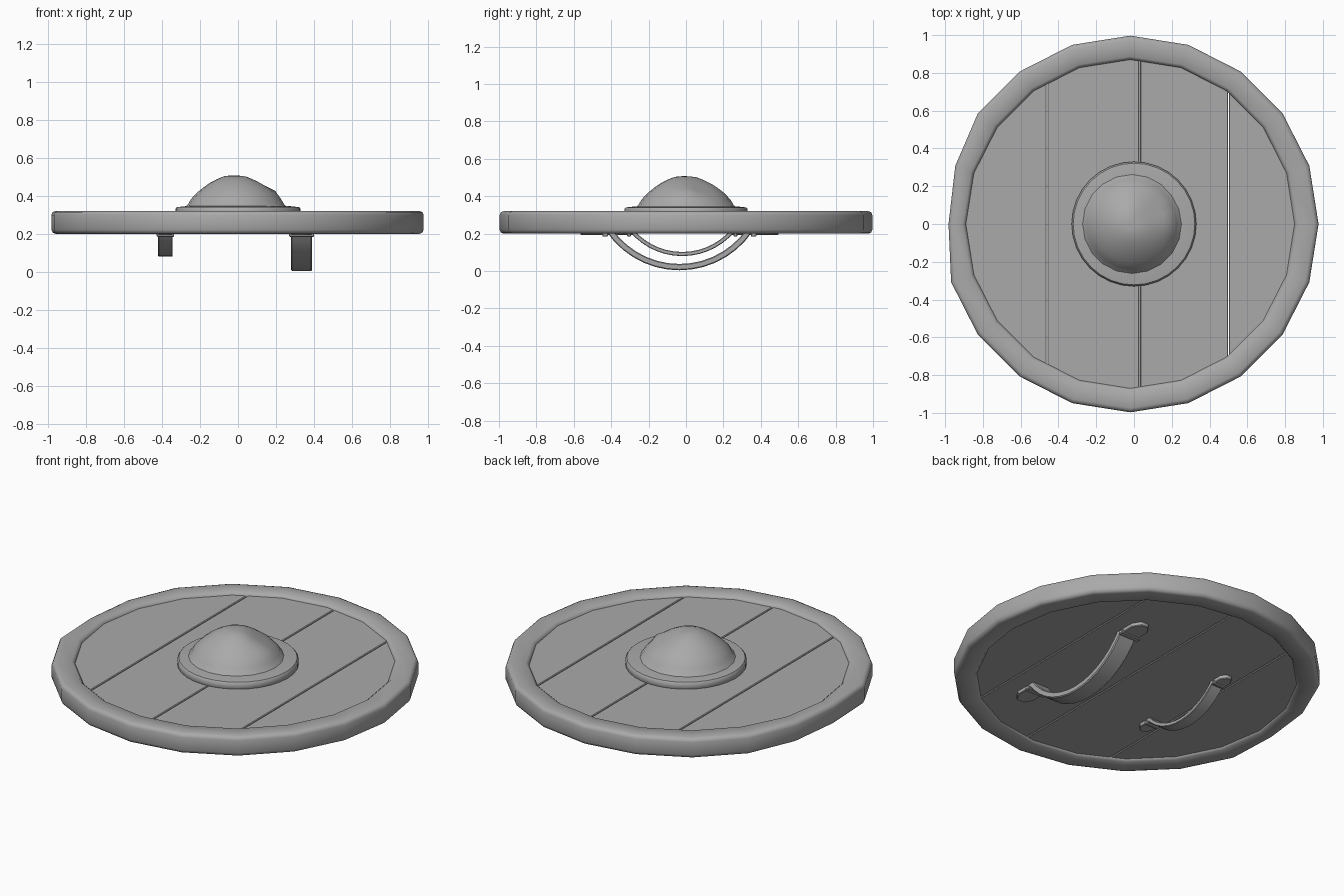
import bpy, bmesh, math
from mathutils import Vector

cube = bpy.data.objects.get("Cube")
if cube:
    bpy.data.objects.remove(cube, do_unlink=True)

grey = bpy.data.materials.new("plain_grey")
grey.use_nodes = True
grey.diffuse_color = (0.4, 0.4, 0.4, 1)
grey.node_tree.nodes["Principled BSDF"].inputs["Base Color"].default_value = (0.4, 0.4, 0.4, 1)

CX = -0.02          # centre of the round board
SIDES = 20          # sides of the rim
BOARD_LOW, BOARD_TOP = 0.215, 0.302


def finish(name, bm, angle=35):
    bmesh.ops.recalc_face_normals(bm, faces=bm.faces)
    mesh = bpy.data.meshes.new(name)
    bm.to_mesh(mesh)
    bm.free()
    mesh.materials.append(grey)
    obj = bpy.data.objects.new(name, mesh)
    bpy.context.collection.objects.link(obj)
    bpy.ops.object.select_all(action='DESELECT')
    obj.select_set(True)
    bpy.context.view_layer.objects.active = obj
    bpy.ops.object.shade_smooth_by_angle(angle=math.radians(angle))
    return obj


def lathe(profile, segments, centre_x, closed=False):
    """Turn (radius, z) points about the vertical axis."""
    bm = bmesh.new()
    rings = []
    for r, z in profile:
        ring = []
        for i in range(segments):
            a = 2 * math.pi * i / segments
            ring.append(bm.verts.new((centre_x + r * math.cos(a), r * math.sin(a), z)))
        rings.append(ring)
    pairs = list(zip(rings, rings[1:]))
    if closed:
        pairs.append((rings[-1], rings[0]))
    for a, b in pairs:
        for i in range(segments):
            j = (i + 1) % segments
            bm.faces.new((a[i], a[j], b[j], b[i]))
    if not closed:
        bm.faces.new(rings[0])
        bm.faces.new(rings[-1])
    return bm


def prism(outline, offset):
    """Extrude a closed flat outline along an offset."""
    bm = bmesh.new()
    face = bm.faces.new([bm.verts.new(p) for p in outline])
    new = bmesh.ops.extrude_face_region(bm, geom=[face])["geom"]
    bmesh.ops.translate(bm, vec=Vector(offset),
                        verts=[v for v in new if isinstance(v, bmesh.types.BMVert)])
    return bm


def soften(bm, width, segments=1):
    edges = [e for e in bm.edges if e.calc_face_angle(0) > 0.6]
    bmesh.ops.bevel(bm, geom=edges, offset=width, segments=segments,
                    profile=0.5, affect='EDGES')


# Rim: bevelled ring, knocked slightly inward on one side
rim = lathe([(0.87, 0.217), (0.883, 0.202), (0.975, 0.2), (0.99, 0.206), (0.997, 0.222),
             (0.997, 0.298), (0.99, 0.314), (0.975, 0.32), (0.887, 0.32), (0.87, 0.305)],
            SIDES, CX, closed=True)
for v in rim.verts:
    if v.co.x < -0.93 and v.co.y > -0.1:
        v.co.x += 0.035 if v.co.y < 0.1 else 0.022
finish("rim", rim, 50)

# Planks: the round board cut into four strips
cuts = [-1, -0.46, 0.03, 0.5, 1]
gap = 0.002
for n, (left, right) in enumerate(zip(cuts, cuts[1:])):
    ring = [2 * math.pi * i / SIDES for i in range(SIDES)]
    outline = [(CX + 0.89 * math.cos(a), 0.89 * math.sin(a), BOARD_LOW) for a in ring]
    bm = prism(outline, (0, 0, BOARD_TOP - BOARD_LOW))
    for x, side in ((left + gap, -1), (right - gap, 1)):
        cut = bmesh.ops.bisect_plane(bm, geom=bm.verts[:] + bm.edges[:] + bm.faces[:],
                                     plane_co=(x, 0, 0), plane_no=(side, 0, 0),
                                     clear_outer=True)["geom_cut"]
        edges = [e for e in cut if isinstance(e, bmesh.types.BMEdge)]
        if edges:
            bmesh.ops.holes_fill(bm, edges=edges)
    seams = [e for e in bm.edges
             if all(abs(v.co.x - s) < 0.004 for v in e.verts for s in [min(cuts, key=lambda c: abs(c - v.co.x))])
             and abs(e.verts[0].co.z - e.verts[1].co.z) < 0.001]
    bmesh.ops.bevel(bm, geom=seams, offset=0.004, segments=1, affect='EDGES')
    finish(f"plank_{n + 1}", bm, 30)

# Boss flange
finish("boss_flange", lathe([(0.325, 0.295), (0.33, 0.302), (0.33, 0.33), (0.322, 0.34),
                             (0.27, 0.346), (0.2, 0.346)], 32, 0), 40)

# Boss dome with a shallow dent
dome = lathe([(0.275, 0.335), (0.255, 0.352), (0.237, 0.383), (0.205, 0.417), (0.172, 0.444),
              (0.138, 0.468), (0.1, 0.488), (0.06, 0.504), (0.025, 0.508)], 20, -0.01)
for v in dome.verts:
    away = (v.co.xy - Vector((0.1, 0.08))).length
    v.co.z -= 0.022 * math.exp(-(away / 0.09) ** 2)
    bulge = (v.co.xy - Vector((0.21, 0.0))).length
    v.co.z += 0.014 * math.exp(-(bulge / 0.05) ** 2) * (v.co.z > 0.4)
finish("boss_dome", dome, 50)


def strap(name, x, width, half, low, thick, tab, y0):
    """Curved band hung under the board, with a pointed tab and keeper at each end."""
    top = 0.21
    sag = top - low
    radius = (half ** 2 + sag ** 2) / (2 * sag)
    reach = math.asin(half / radius)
    steps = 14
    angles = [reach * (2 * i / steps - 1) for i in range(steps + 1)]

    def arc(r):
        return [(x - width / 2, y0 + r * math.sin(a), low + radius - r * math.cos(a)) for a in angles]

    bm = prism(arc(radius) + arc(radius - thick)[::-1], (width, 0, 0))
    soften(bm, thick * 0.15)
    finish(name + "_band", bm, 30)
    for side, label in ((-1, "front"), (1, "back")):
        def at(u, v):
            return (x + u * width / 2, y0 + side * v, 0.193)
        inner, shoulder, tip = half - thick, half + tab * 0.65, half + tab
        bm = prism([at(-1, inner), at(1, inner), at(1, shoulder), at(0.45, tip),
                    at(-0.45, tip), at(-1, shoulder)], (0, 0, 0.027))
        soften(bm, 0.004)
        finish(f"{name}_{label}_tab", bm, 30)
        y = half + thick * 0.2
        bm = prism([at(-1.2, y - thick * 0.45), at(1.2, y - thick * 0.45),
                    at(1.2, y + thick * 0.45), at(-1.2, y + thick * 0.45)], (0, 0, 0.024))
        bmesh.ops.translate(bm, verts=bm.verts, vec=(0, 0, -0.009))
        soften(bm, 0.004)
        finish(f"{name}_{label}_keeper", bm, 30)


# Arm strap and smaller hand grip
strap("arm_strap", 0.335, 0.11, 0.39, 0.004, 0.034, 0.14, -0.035)
strap("hand_grip", -0.382, 0.076, 0.28, 0.08, 0.022, 0.09, -0.02)
